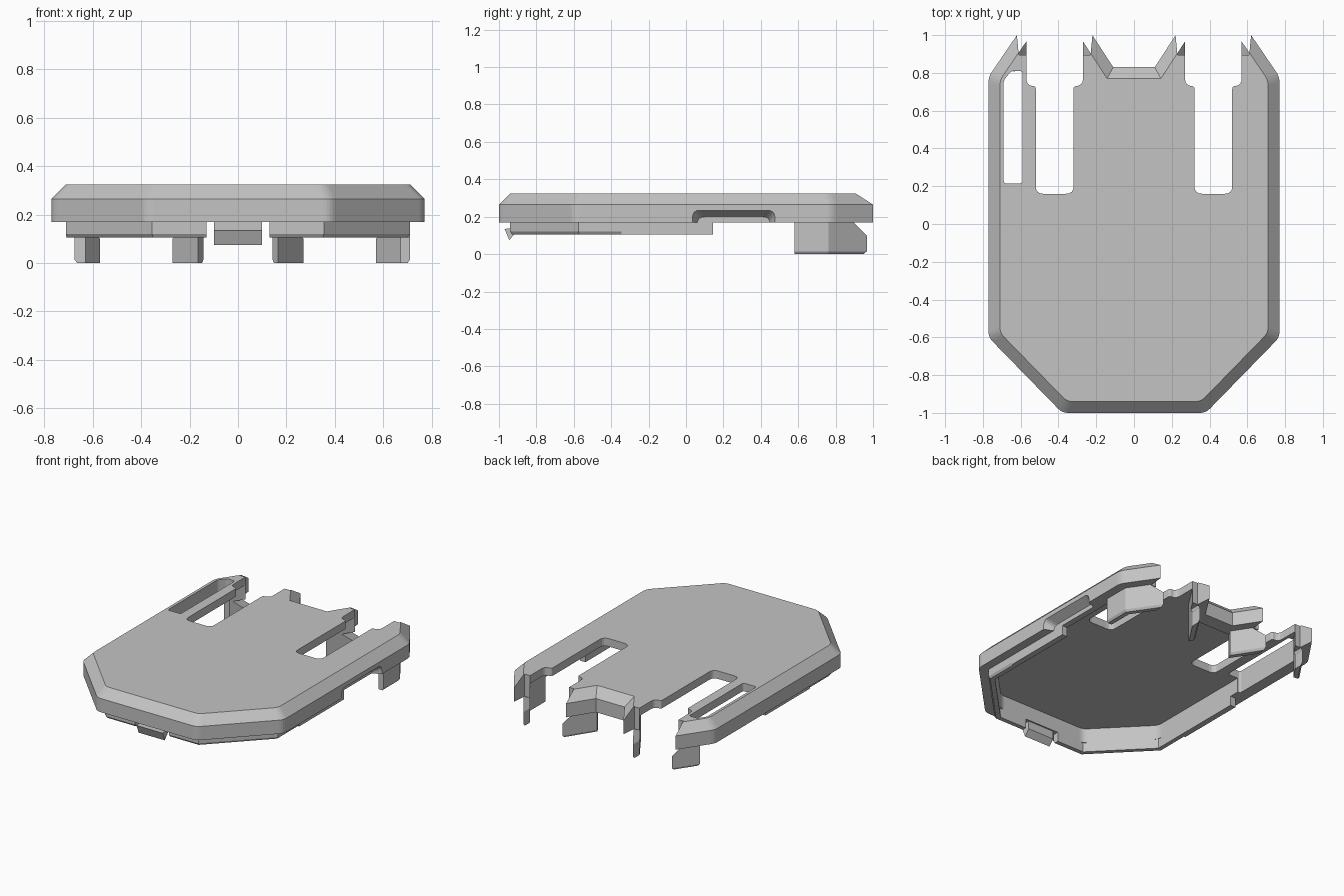
import bpy, bmesh
from mathutils import Vector

cube = bpy.data.objects.get("Cube")
if cube:
    bpy.data.objects.remove(cube, do_unlink=True)

grey = bpy.data.materials.new("plain_grey")
grey.use_nodes = True
grey.diffuse_color = (0.55, 0.55, 0.55, 1)
grey.node_tree.nodes["Principled BSDF"].inputs["Base Color"].default_value = (0.55, 0.55, 0.55, 1)


def loft(name, loops):
    """Closed solid through a sequence of equal-length point loops."""
    bm = bmesh.new()
    rings = [[bm.verts.new(p) for p in loop] for loop in loops]
    n = len(rings[0])
    for a, b in zip(rings, rings[1:]):
        for k in range(n):
            m = (k + 1) % n
            bm.faces.new((a[k], a[m], b[m], b[k]))
    bm.faces.new(rings[0][::-1])
    bm.faces.new(rings[-1])
    bmesh.ops.recalc_face_normals(bm, faces=bm.faces)
    mesh = bpy.data.meshes.new(name)
    bm.to_mesh(mesh)
    bm.free()
    mesh.materials.append(grey)
    obj = bpy.data.objects.new(name, mesh)
    bpy.context.collection.objects.link(obj)
    return obj


def inset(poly, d):
    """Move every edge of a counter-clockwise polygon inward by d."""
    out = []
    for k, p in enumerate(poly):
        e1 = (p - poly[k - 1]).normalized()
        e2 = (poly[(k + 1) % len(poly)] - p).normalized()
        n1, n2 = Vector((-e1.y, e1.x)), Vector((-e2.y, e2.x))
        out.append(p + (n1 + n2) * d / (1 + n1.dot(n2)))
    return out


def rounded(poly, radii, steps=4):
    """Round the corners of a polygon; radius 0 keeps a corner sharp."""
    out = []
    for k, (p, r) in enumerate(zip(poly, radii)):
        if not r:
            out.append(p)
            continue
        a = p + (poly[k - 1] - p).normalized() * r
        b = p + (poly[(k + 1) % len(poly)] - p).normalized() * r
        for j in range(steps + 1):
            t = j / steps
            out.append(a * (1 - t) ** 2 + p * 2 * t * (1 - t) + b * t * t)
    return out


def at_z(poly, z):
    return [(p.x, p.y, z) for p in poly]


def cut(target, cutter):
    cutter.hide_render = True
    mod = target.modifiers.new("cut", "BOOLEAN")
    mod.operation = "DIFFERENCE"
    mod.solver = "EXACT"
    mod.object = cutter
    bpy.context.view_layer.objects.active = target
    bpy.ops.object.modifier_apply(modifier=mod.name)
    bpy.data.objects.remove(cutter, do_unlink=True)


# Outline of the cover, before the slots are cut
half = [Vector(p) for p in ((0.38, -1), (0.77, -0.6), (0.77, 0.78), (0.415, 1.3), (0.11, 0.83))]
outline = half + [Vector((-p.x, p.y)) for p in reversed(half)]
soft = [0.03 if p.y < 0.8 else 0 for p in outline]


def ring(d, z):
    return at_z(rounded(inset(outline, d), soft), z)


# Hollow shell with a chamfered top edge
shell = loft("cover_shell", [ring(0.1, 0.27), ring(0.1, 0.17), ring(0, 0.17),
                             ring(0, 0.265), ring(0.06, 0.325)])

# Two stepped slots open to the back
slot = [(0.32, 0.16, 0.04), (0.52, 0.16, 0.04), (0.52, 0.73, 0.015), (0.57, 0.73, 0.04),
        (0.57, 0.895, 0), (0.61, 0.895, 0), (0.62, 1.0, 0), (0.62, 1.5, 0),
        (0.22, 1.5, 0), (0.22, 1.0, 0), (0.23, 0.895, 0), (0.27, 0.895, 0),
        (0.27, 0.73, 0.04), (0.32, 0.73, 0.015)]
for s in (1, -1):
    pts = rounded([Vector((s * x, y)) for x, y, r in slot], [r for x, y, r in slot])
    cut(shell, loft("slot_cutter", [at_z(pts, 0.1), at_z(pts, 0.5)]))

# Long window on one side
window = [Vector(p) for p in ((-0.69, 0.215), (-0.59, 0.215), (-0.59, 0.81), (-0.65, 0.81), (-0.69, 0.76))]
window = rounded(window, [0.015] * 5)
cut(shell, loft("window_cutter", [at_z(window, 0.1), at_z(window, 0.5)]))


# Finger recess in the opposite side wall
def arch(x, grow, top):
    a, b = 0.06 - grow, 0.45 + grow
    pts = [Vector(p) for p in ((a, 0.1), (b, 0.1), (b, top), (a, top))]
    return [(x, p.x, p.y) for p in rounded(pts, [0, 0, 0.04, 0.04])]


cut(shell, loft("recess_cutter", [arch(0.71, 0, 0.2), arch(0.78, 0.03, 0.24)]))

# Lower walls follow two insets of the outline
outer, inner = inset(outline, 0.06), inset(outline, 0.1)


def wall(name, s, stations, bottom):
    """Thin wall; each station is outer point, inner point, top, chamfer."""
    loops = []
    for o, i, top, ch in stations:
        m = o.lerp(i, 0.25)
        loops.append([(s * p.x, p.y, z) for p, z in (
            (o, top), (o, bottom + ch), (m, bottom), (i, bottom), (i, top))])
    return loft(name, loops)


def on_line(pts, a, b, x):
    return pts[a].lerp(pts[b], (x - pts[a].x) / (pts[b].x - pts[a].x))


def side_pair(y, corner):
    return Vector((outer[corner].x, y)), Vector((inner[corner].x, y))


def diagonal(a, x):
    return on_line(outer, a, 3, x), on_line(inner, a, 3, x)


for s, side in ((1, "left"), (-1, "right")):
    # Lip along the front and side
    front = (Vector((0.13, outer[0].y)), Vector((0.13, inner[0].y)))
    wall(side + "_lip", s, [
        (*front, 0.2, 0.015), (outer[0], inner[0], 0.2, 0.015), (outer[1], inner[1], 0.2, 0.015),
        (*side_pair(-0.346, 1), 0.2, 0.015), (*side_pair(-0.344, 1), 0.2, 0),
        (*side_pair(0.145, 1), 0.2, 0)], 0.105)

    # Outer back tab, shortened where the window is
    if s > 0:
        start = [(*side_pair(0.58, 2), 0.2, 0.015), (outer[2], inner[2], 0.2, 0.015)]
    else:
        start = [(diagonal(2, 0.675)[0], diagonal(2, 0.63)[1], 0.2, 0.015)]
    wall(side + "_outer_tab", s, start + [
        (*diagonal(2, 0.618), 0.17, 0.015), (*diagonal(2, 0.57), 0.1, 0.015)], 0)

    # Inner back tab beside the notch
    wall(side + "_inner_tab", s, [
        (outer[4], inner[4], 0.2, 0.015), (*diagonal(4, 0.222), 0.17, 0.015),
        (*diagonal(4, 0.27), 0.1, 0.015)], 0)

# Hooked latch at the front
hook = ((-0.94, 0.2), (-0.94, 0.137), (-0.97, 0.135), (-0.945, 0.075), (-0.91, 0.115), (-0.91, 0.2))
loft("front_latch", [[(x, y, z) for y, z in hook] for x in (-0.1, 0.1)])
